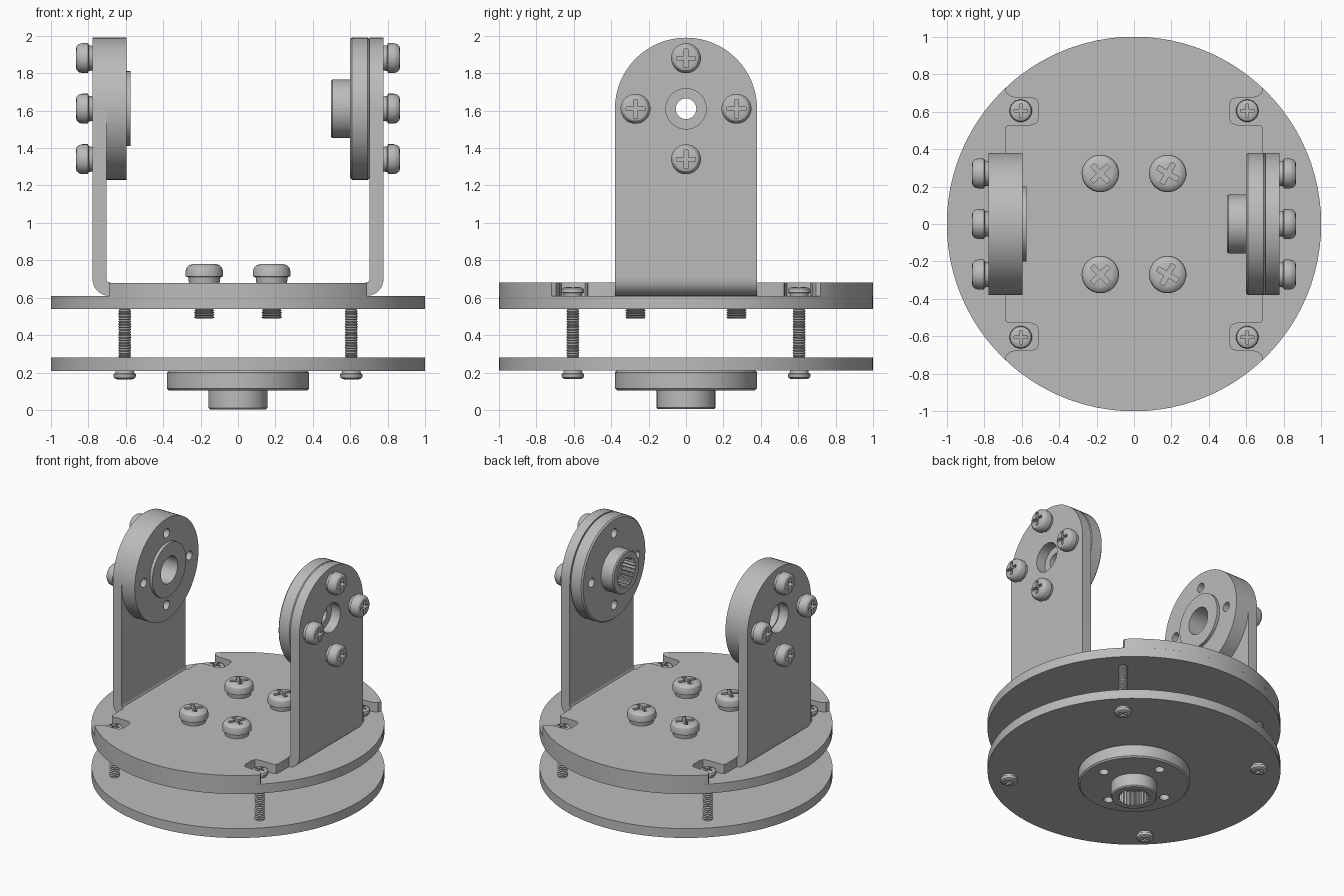
import bpy, bmesh
from math import pi, sin, cos, radians
from mathutils import Matrix

cube = bpy.data.objects.get("Cube")
if cube:
    bpy.data.objects.remove(cube)

grey = bpy.data.materials.new("plain grey")
grey.use_nodes = True
COLOUR = (0.5, 0.5, 0.5, 1)
grey.diffuse_color = COLOUR
grey.node_tree.nodes["Principled BSDF"].inputs["Base Color"].default_value = COLOUR
parts = []


def finish(bm, name):
    bmesh.ops.recalc_face_normals(bm, faces=bm.faces)
    mesh = bpy.data.meshes.new(name)
    bm.to_mesh(mesh)
    bm.free()
    mesh.materials.append(grey)
    return add(mesh, name)


def add(mesh, name, loc=(0, 0, 0), rot=(0, 0, 0)):
    ob = bpy.data.objects.new(name, mesh)
    ob.location, ob.rotation_euler = loc, rot
    bpy.context.collection.objects.link(ob)
    parts.append(ob)
    return ob


def lathe(name, profile, steps=48):
    """Spin (radius, height) points around z."""
    bm = bmesh.new()
    vs = [bm.verts.new((r, 0, z)) for r, z in profile]
    es = [bm.edges.new(p) for p in zip(vs, vs[1:])]
    bmesh.ops.spin(bm, geom=vs + es, cent=(0, 0, 0), axis=(0, 0, 1),
                   angle=2 * pi, steps=steps, use_duplicate=False)
    bmesh.ops.remove_doubles(bm, verts=bm.verts, dist=1e-5)
    return finish(bm, name)


def prism(name, outline, low, high, axes=Matrix.Identity(4)):
    """Extrude a flat outline from low to high, then turn it with axes."""
    bm = bmesh.new()
    face = bm.faces.new([bm.verts.new((a, b, low)) for a, b in outline])
    new = bmesh.ops.extrude_face_region(bm, geom=[face])["geom"]
    bmesh.ops.translate(bm, vec=(0, 0, high - low),
                        verts=[v for v in new if isinstance(v, bmesh.types.BMVert)])
    bmesh.ops.transform(bm, matrix=axes, verts=bm.verts)
    return finish(bm, name)


def circle(r, n=32, x=0, y=0):
    return [(x + r * cos(2 * pi * i / n), y + r * sin(2 * pi * i / n)) for i in range(n)]


def cut(ob, cutters):
    """Subtract the cutters from ob and throw them away."""
    for c in cutters:
        mod = ob.modifiers.new("cut", "BOOLEAN")
        mod.operation, mod.solver, mod.object = "DIFFERENCE", "EXACT", c
    bpy.context.view_layer.update()
    graph = bpy.context.evaluated_depsgraph_get()
    mesh = bpy.data.meshes.new_from_object(ob.evaluated_get(graph))
    ob.modifiers.clear()
    ob.data = mesh
    for c in cutters:
        parts.remove(c)
        bpy.data.objects.remove(c)
    return ob


def bar(name, a, b, low, high):
    return prism(name, [(-a, -b), (a, -b), (a, b), (-a, b)], low, high)


def screw(name, r, h, neck, shaft, length):
    """Pan head screw with a cross recess, seated on z = 0."""
    thread, z = [], -length
    thread += [(0, z), (shaft * 0.85, z)]
    while z < -0.012:
        thread += [(shaft, z + 0.006), (shaft * 0.85, z + 0.012)]
        z += 0.012
    head = [(shaft, 0), (r * 0.82, 0), (r * 0.86, neck), (r, neck + 0.004),
            (r, h * 0.62), (r * 0.94, h * 0.82), (r * 0.8, h * 0.95), (r * 0.6, h), (0, h)]
    ob = lathe(name, thread + head, 32)
    long, wide = r * 0.62, r * 0.13
    return cut(ob, [bar("slot", long, wide, h * 0.5, h * 1.5),
                    bar("slot", wide, long, h * 0.5, h * 1.5)])


def repeat(ob, name, places):
    """Place linked copies of ob and remove the first one."""
    for loc, rot in places:
        add(ob.data, name, loc, rot)
    parts.remove(ob)
    bpy.data.objects.remove(ob)


ROUND, WALL_IN, WALL_OUT, AXLE = 0.38, 0.703, 0.777, 1.61
BOLT = 0.27
cross = [(BOLT, 0), (-BOLT, 0), (0, BOLT), (0, -BOLT)]
corners = [(x, y) for x in (-1, 1) for y in (-1, 1)]

# Two round plates
prism("lower_plate", circle(1, 96), 0.21, 0.28)
prism("upper_plate", circle(1, 96), 0.54, 0.61)

# Bracket base: disc with flat sides and four rounded notches
quarter = [(sin(radians(a)), cos(radians(a))) for a in range(0, 44, 3)]
quarter += [(0.69, 0.72), (0.68, 0.695), (0.655, 0.68), (0.63, 0.675), (0.55, 0.675),
            (0.52, 0.665), (0.51, 0.635), (0.51, 0.57), (0.52, 0.54), (0.55, 0.53),
            (0.665, 0.53), (0.683, 0.523), (0.69, 0.505)]
half = quarter + [(x, -y) for x, y in reversed(quarter)]
prism("bracket_base", half + [(-x, y) for x, y in half[-2:0:-1]], 0.61, 0.68)

# Upright bracket arms with bent feet
up = Matrix(((0, 0, 1, 0), (1, 0, 0, 0), (0, 1, 0, 0), (0, 0, 0, 1)))
across = Matrix(((1, 0, 0, 0), (0, 0, 1, 0), (0, 1, 0, 0), (0, 0, 0, 1)))
arch = [(ROUND * cos(pi * i / 32), AXLE + ROUND * sin(pi * i / 32)) for i in range(33)]
arch += [(-ROUND, 0.7), (ROUND, 0.7)]
for side, label in ((1, "left"), (-1, "right")):
    low, high = sorted((side * WALL_IN, side * WALL_OUT))
    arm = prism(label + "_arm", arch, low, high, up)
    cut(arm, [prism("hole", circle(0.108, 40, 0, AXLE), low - 0.1, high + 0.1, up)])
    bend = [(0.687 + 0.09 * sin(pi * i / 16), 0.7 - 0.09 * cos(pi * i / 16)) for i in range(9)]
    bend += [(WALL_IN, 0.7), (0.697, 0.686), (0.68, 0.68), (0.68, 0.61)]
    prism(label + "_arm_bend", [(side * x, z) for x, z in bend], -ROUND, ROUND, across)

# Splined horn, used on the left arm and below the lower plate
horn = lathe("horn", [(0.055, 0), (0.37, 0), (0.38, 0.01), (0.38, 0.095), (0.37, 0.105),
                      (0.157, 0.105), (0.157, 0.198), (0.15, 0.206), (0.055, 0.206),
                      (0.055, 0)], 64)
star = [((0.112 if i % 4 < 2 else 0.098) * cos(2 * pi * i / 96),
         (0.112 if i % 4 < 2 else 0.098) * sin(2 * pi * i / 96)) for i in range(96)]
cut(horn, [prism("spline", star, 0.1, 0.3)]
    + [prism("hole", circle(0.034, 20, x, y), 0.05, 0.2) for x, y in cross])
repeat(horn, "splined_horn", [((WALL_IN, 0, AXLE), (0, -pi / 2, 0)),
                              ((0, 0, 0.21), (pi, 0, 0))])

# Plain pivot disc on the right arm
pivot = lathe("pivot_disc", [(0.1, 0), (0.38, 0), (0.38, 0.108), (0.2, 0.108), (0.2, 0.13),
                             (0.1, 0.13), (0.1, 0)], 64)
cut(pivot, [prism("hole", circle(0.034, 20, x, y), 0.05, 0.2) for x, y in cross])
pivot.location, pivot.rotation_euler = (-WALL_IN, 0, AXLE), (0, pi / 2, 0)

# Arm screws, four on each side
repeat(screw("arm_screw", 0.08, 0.089, 0.02, 0.03, 0.14), "arm_screw",
       [((s * WALL_OUT, a, AXLE + b), (0, s * pi / 2, 0)) for s in (1, -1) for a, b in cross])

# Large screws through the base
repeat(screw("base_screw", 0.1, 0.1, 0.03, 0.055, 0.19), "base_screw",
       [((0.18 * x, BOLT * y, 0.68), (0, 0, radians(52 + 8 * x))) for x, y in corners])

# Small screws at the corners and the threaded rods between the plates
repeat(screw("corner_screw", 0.06, 0.046, 0.014, 0.034, 0.06), "corner_screw",
       [((0.605 * x, 0.605 * y, z), (flip, 0, 0)) for x, y in corners
        for z, flip in ((0.61, 0), (0.21, pi))])
ridges = [(0.035 if i % 2 else 0.029, 0.27 + 0.007 * i) for i in range(41)]
repeat(lathe("rod", [(0, 0.27)] + ridges + [(0, 0.55)], 20), "threaded_rod",
       [((0.605 * x, 0.605 * y, 0), (0, 0, 0)) for x, y in corners])

# Smooth round sides, keep edges sharp
bpy.ops.object.select_all(action="DESELECT")
for ob in parts:
    ob.select_set(True)
bpy.context.view_layer.objects.active = parts[0]
bpy.ops.object.shade_smooth_by_angle(angle=radians(30))
